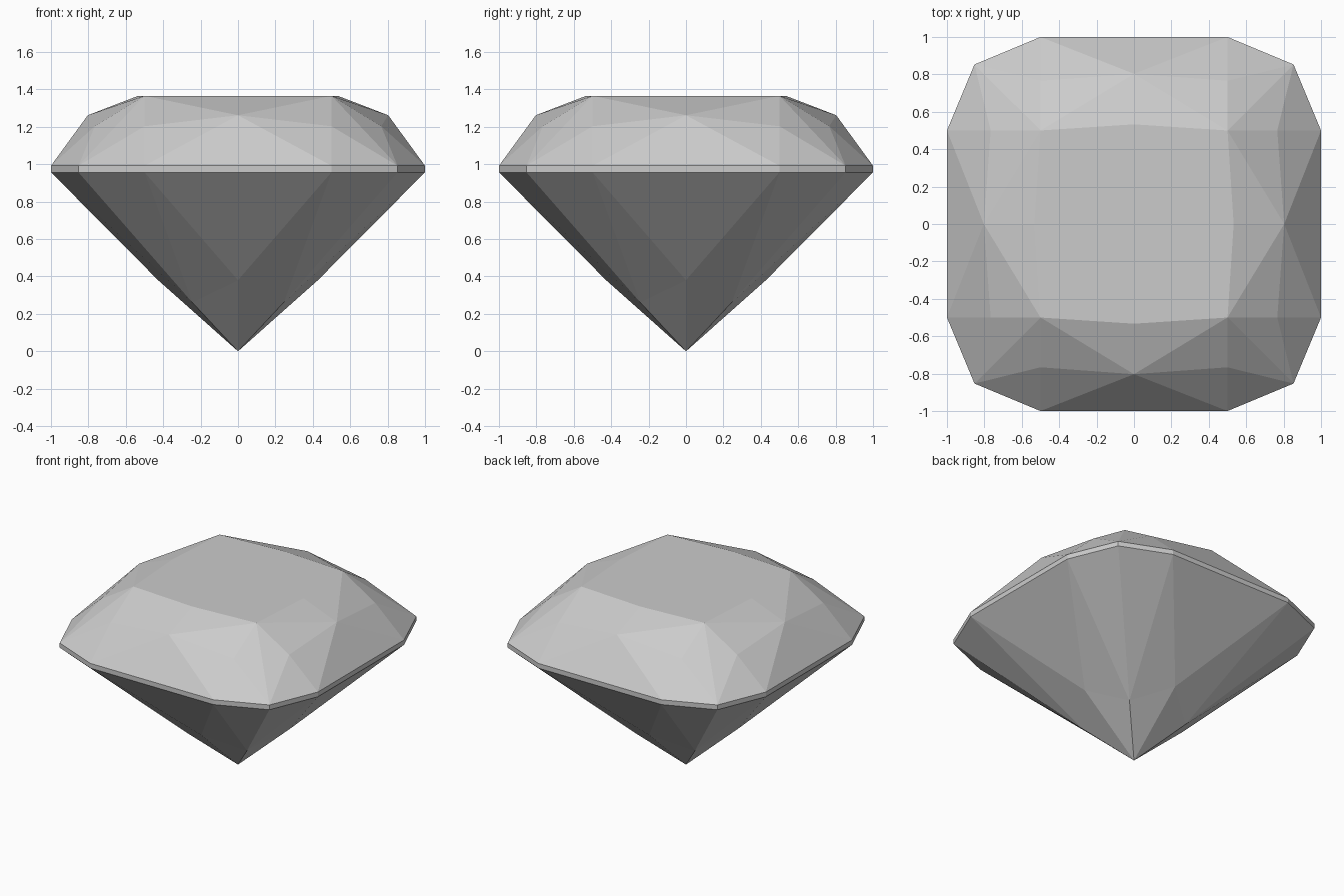
import bpy, bmesh
from math import radians
from mathutils import Vector, Matrix

if "Cube" in bpy.data.objects:
    bpy.data.objects.remove(bpy.data.objects["Cube"], do_unlink=True)

stone = bpy.data.materials.new("pale grey stone")
stone.use_nodes = True
GREY = (0.6, 0.6, 0.6, 1)
stone.diffuse_color = GREY
stone.node_tree.nodes["Principled BSDF"].inputs["Base Color"].default_value = GREY

TABLE, GIRDLE_TOP, GIRDLE_LOW = 1.366, 0.992, 0.957
CORE = Vector((0, 0, 0.97))

# Corner points of one eighth of the stone (between the front and the diagonal)
P = {
    "table_mid": (0, 0, TABLE), "table_front": (0, -0.533, TABLE),
    "table_corner": (0.5, -0.5, TABLE),
    "star": (0, -0.803, 1.262), "shoulder": (0.5, -0.766, 1.203),
    "top_front": (0, -1, GIRDLE_TOP), "top_side": (0.5, -1, GIRDLE_TOP),
    "top_diag": (0.853, -0.853, GIRDLE_TOP),
    "low_front": (0, -1, GIRDLE_LOW), "low_side": (0.5, -1, GIRDLE_LOW),
    "low_diag": (0.853, -0.853, GIRDLE_LOW),
    "keel": (0, -0.427, 0.38), "rib": (0.245, -0.245, 0.262),
    "culet": (0, 0, 0),
}


def eightfold(name, facets):
    """Repeat the facets of one eighth around the stone, flat shaded."""
    bm = bmesh.new()
    for turn in range(4):
        for mirror in (1, -1):
            m = Matrix.Rotation(radians(90 * turn), 3, 'Z') @ Matrix.Diagonal((mirror, 1, 1))
            for facet in facets:
                bm.faces.new([bm.verts.new(m @ Vector(P[k])) for k in facet.split()])
    bmesh.ops.remove_doubles(bm, verts=bm.verts, dist=0.0005)
    # Turn every facet outward
    bm.normal_update()
    for f in bm.faces:
        if f.normal.dot(f.calc_center_median() - CORE) < 0:
            f.normal_flip()
    # Join facets that lie in one plane
    bmesh.ops.dissolve_limit(bm, angle_limit=radians(0.3), verts=bm.verts, edges=bm.edges)
    mesh = bpy.data.meshes.new(name)
    bm.to_mesh(mesh)
    bm.free()
    mesh.materials.append(stone)
    obj = bpy.data.objects.new(name, mesh)
    bpy.context.collection.objects.link(obj)
    return obj


# Upper part: table, star, kite and rim facets
eightfold("crown", [
    "table_mid table_front table_corner",
    "table_front star table_corner",
    "star shoulder table_corner",
    "star top_front top_side",
    "star top_side shoulder",
    "shoulder top_side top_diag",
    "table_corner shoulder top_diag",
])

# Thin upright band around the widest part
eightfold("girdle", [
    "top_front low_front low_side top_side",
    "top_side low_side low_diag top_diag",
])

# Lower part tapering to the point
eightfold("pavilion", [
    "low_front keel low_side",
    "low_side keel rib",
    "low_side rib low_diag",
    "keel culet rib",
])
